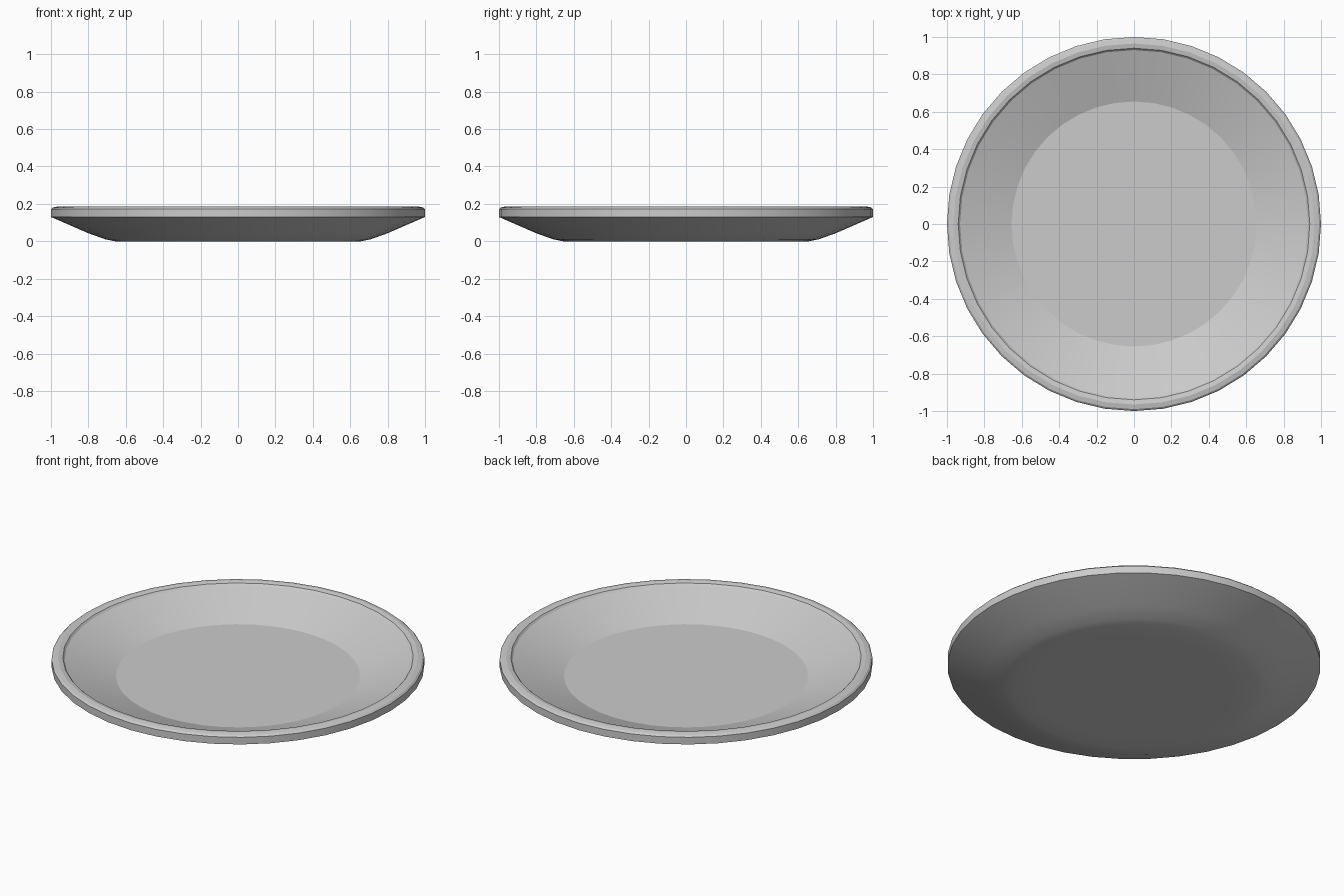
import bpy, bmesh
from math import cos, sin, tau, radians

if "Cube" in bpy.data.objects:
    bpy.data.objects.remove(bpy.data.objects["Cube"])

SIDES = 40

# Plate profile (radius, height): underside, rolled rim, inner slope, floor
PROFILE = [(0.53, 0.0), (0.655, 0.0), (0.71, 0.011), (0.80, 0.043), (1.0, 0.13),
           (1.0, 0.172), (0.99, 0.181), (0.965, 0.186), (0.94, 0.181),
           (0.93, 0.17), (0.655, 0.07)]


def lathe(name, profile, sides):
    bm = bmesh.new()
    rings = [[bm.verts.new((r * cos(tau * i / sides), r * sin(tau * i / sides), z))
              for i in range(sides)] for r, z in profile]
    for a, b in zip(rings, rings[1:]):
        for i in range(sides):
            j = (i + 1) % sides
            bm.faces.new((a[i], a[j], b[j], b[i]))
    # Close the underside and the floor
    bm.faces.new(rings[0][::-1])
    bm.faces.new(rings[-1])
    bmesh.ops.recalc_face_normals(bm, faces=bm.faces)
    mesh = bpy.data.meshes.new(name)
    bm.to_mesh(mesh)
    bm.free()
    obj = bpy.data.objects.new(name, mesh)
    bpy.context.collection.objects.link(obj)
    return obj


# Round plate
plate = lathe("plate", PROFILE, SIDES)
bpy.context.view_layer.objects.active = plate
plate.select_set(True)
bpy.ops.object.shade_smooth_by_angle(angle=radians(19))
